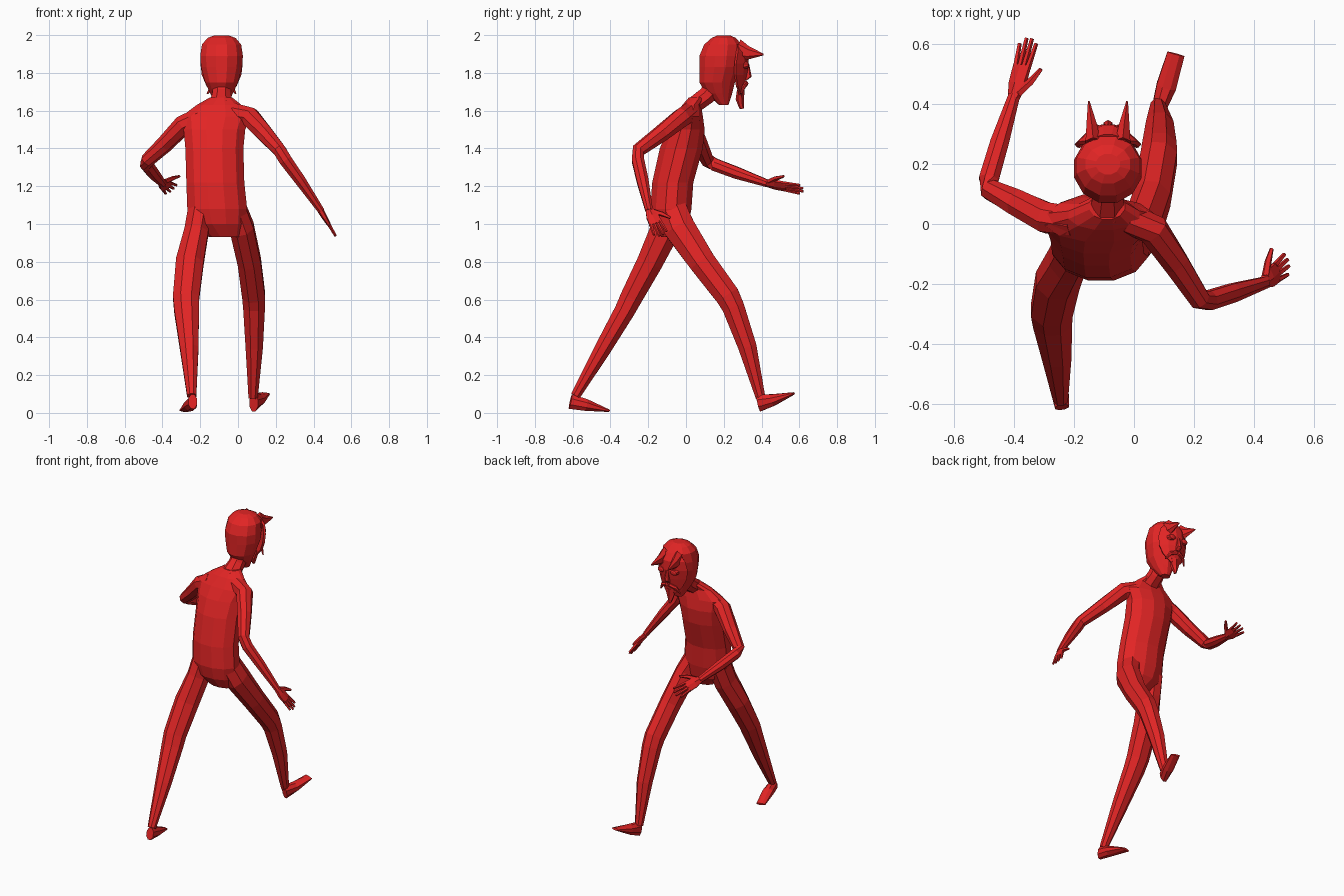
import bpy, bmesh, math
from mathutils import Vector as V

red = bpy.data.materials.new("red")
red.diffuse_color = (0.76, 0.018, 0.018, 1)


def finish(name, bm):
    bmesh.ops.recalc_face_normals(bm, faces=bm.faces)
    me = bpy.data.meshes.new(name)
    bm.to_mesh(me)
    bm.free()
    me.materials.append(red)
    ob = bpy.data.objects.new(name, me)
    bpy.context.collection.objects.link(ob)
    return ob


def loft(name, rings, n=8, ref=(1, 0, 0), level=False):
    """Skin rings (x, y, z, half width along ref, half depth) with n flat sides."""
    bm = bmesh.new()
    pts = [V(r[:3]) for r in rings]
    k = 1 / math.cos(math.pi / n) ** 0.7
    loops = []
    for i, r in enumerate(rings):
        t = (pts[min(i + 1, len(pts) - 1)] - pts[max(i - 1, 0)]).normalized()
        if level:
            t = V((0, 0, 1))
        u = V(ref)
        u = (u - t * u.dot(t)).normalized()
        v = t.cross(u)
        loop = []
        for j in range(n):
            a = 2 * math.pi * (j + 0.5) / n
            loop.append(bm.verts.new(pts[i] + u * math.cos(a) * r[3] * k + v * math.sin(a) * r[4] * k))
        loops.append(loop)
    for a, b in zip(loops, loops[1:]):
        for j in range(n):
            bm.faces.new((a[j], a[(j + 1) % n], b[(j + 1) % n], b[j]))
    bm.faces.new(loops[0])
    bm.faces.new(loops[-1])
    return finish(name, bm)


def hand(side, wrist, tip, across):
    """Flat palm, four fanned fingers and a thumb."""
    w, t = V(wrist), V(tip)
    d = t - w
    c = V(across)
    c = (c - d * c.dot(d) / d.length_squared).normalized()
    loft(side + "_palm", [(*w, .02, .016), (*(w + d * .25), .034, .014),
                          (*(w + d * .55), .036, .010)], 6, c)
    for i, length in enumerate((.9, 1, 1, .93)):
        s = (i - 1.5) * .0175
        a, b = w + d * .5 + c * s, w + d * length + c * s * 1.35
        loft(f"{side}_finger_{i + 1}", [(*a, .009, .009), (*b, .006, .006)], 5, c)
    a, m, b = w + d * .1 + c * .015, w + d * .3 + c * .055, w + d * .52 + c * .085
    loft(side + "_thumb", [(*a, .014, .012), (*m, .012, .01), (*b, .006, .006)], 5, d)


# Torso, neck and head
loft("torso", [(-.07, -.08, .93, .085, .05), (-.10, -.08, 1.0, .14, .095),
               (-.11, -.08, 1.08, .16, .11), (-.12, -.07, 1.22, .155, .11),
               (-.125, -.025, 1.4, .155, .115), (-.125, 0, 1.5, .165, .10),
               (-.115, .015, 1.57, .185, .075), (-.10, .03, 1.63, .12, .05),
               (-.09, .06, 1.67, .06, .045)], 12, level=True)
loft("neck", [(-.09, .03, 1.62, .065, .045), (-.087, .11, 1.68, .05, .048),
              (-.087, .17, 1.75, .05, .055)])
loft("head", [(-.087, .20, 1.63, .03, .025), (-.087, .175, 1.69, .06, .07),
              (-.087, .165, 1.75, .088, .095), (-.087, .18, 1.83, .11, .11),
              (-.087, .185, 1.89, .114, .115), (-.087, .195, 1.95, .105, .10),
              (-.087, .20, 1.985, .075, .065), (-.087, .20, 1.998, .04, .035)], 12, level=True)

# Horned face mask: curved shield ending in a pointed beard
bm = bmesh.new()
rows = []
for z, hw, y in ((1.955, .06, .30), (1.91, .10, .33), (1.85, .112, .335), (1.79, .105, .325),
                 (1.73, .08, .31), (1.68, .032, .30), (1.61, .006, .30)):
    rows.append([bm.verts.new((-.087 + hw * u, y - 5.5 * (hw * u) ** 2, z))
                 for u in (-1, -.6, -.2, .2, .6, 1)])
for a, b in zip(rows, rows[1:]):
    for j in range(5):
        bm.faces.new((a[j], a[j + 1], b[j + 1], b[j]))
mask = finish("mask", bm)
mod = mask.modifiers.new("thickness", 'SOLIDIFY')
mod.thickness = .014
loft("beard", [(-.087, .29, 1.71, .035, .018), (-.087, .285, 1.66, .02, .02),
               (-.087, .295, 1.612, .006, .012)], 6, level=True)
loft("nose", [(-.087, .325, 1.85, .008, .008), (-.087, .33, 1.78, .016, .016),
              (-.087, .315, 1.76, .014, .006)], 6, level=True)
for s, side in ((-1, "left"), (1, "right")):
    x = -.087
    loft(side + "_horn", [(x + s * .05, .27, 1.925, .026, .05), (x + s * .054, .325, 1.905, .019, .034),
                          (x + s * .064, .41, 1.897, .003, .004)], 6)
    loft(side + "_eye", [(x + s * .048, .305, 1.84, .027, .02), (x + s * .048, .329, 1.84, .022, .016),
                         (x + s * .048, .334, 1.84, .010, .008)], 8)
    loft(side + "_moustache", [(x + s * .01, .32, 1.745, .012, .01), (x + s * .05, .308, 1.73, .012, .009),
                               (x + s * .075, .29, 1.69, .004, .004)], 6, (0, 0, 1))

# Arms and hands
loft("right_arm", [(-.02, .02, 1.59, .05, .05), (.065, -.02, 1.565, .05, .052),
                   (.14, -.13, 1.48, .043, .045), (.22, -.252, 1.39, .035, .035),
                   (.25, -.255, 1.34, .033, .035), (.33, -.23, 1.23, .032, .03),
                   (.44, -.195, 1.07, .02, .018)], ref=(0, 1, 0))
loft("left_arm", [(-.2, .01, 1.57, .05, .05), (-.29, .02, 1.525, .05, .052),
                  (-.39, .07, 1.42, .043, .045), (-.482, .115, 1.335, .036, .034),
                  (-.485, .15, 1.315, .034, .034), (-.45, .27, 1.27, .032, .032),
                  (-.40, .43, 1.215, .02, .02)], ref=(0, 0, 1))
hand("right", (.435, -.195, 1.075), (.515, -.13, .94), (0, 1, 0))
hand("left", (-.402, .42, 1.218), (-.35, .62, 1.18), (.75, 0, .6))

# Legs, one striding forward and one back
loft("right_leg", [(-.02, -.075, 1.08, .065, .08), (.02, -.035, .98, .065, .085),
                   (.06, .085, .8, .063, .072), (.083, .22, .62, .062, .066),
                   (.085, .25, .56, .059, .06), (.086, .325, .35, .047, .05),
                   (.08, .395, .08, .025, .026)])
loft("left_leg", [(-.20, -.075, 1.08, .065, .085), (-.22, -.115, .96, .065, .08),
                  (-.255, -.19, .8, .075, .07), (-.275, -.29, .61, .071, .06),
                  (-.272, -.325, .54, .067, .055), (-.258, -.44, .34, .05, .045),
                  (-.245, -.585, .09, .025, .026)])

# Feet
loft("right_foot", [(.083, .385, .052, .024, .046), (.108, .46, .068, .034, .032),
                    (.14, .568, .102, .03, .007)])
loft("left_foot", [(-.24, -.612, .06, .024, .04), (-.252, -.53, .042, .034, .032),
                   (-.28, -.41, .012, .03, .007)])
